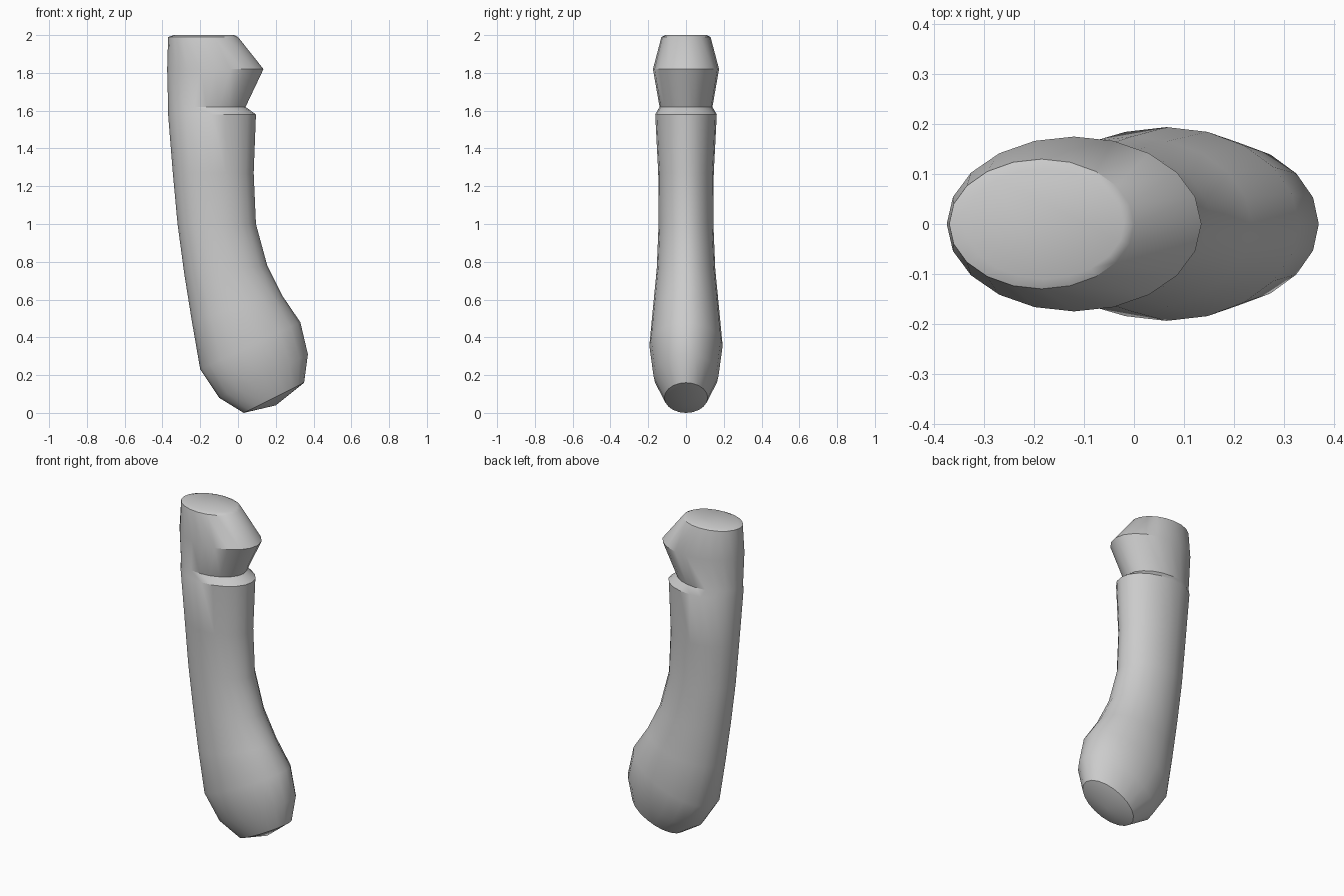
import bpy
import bmesh
import math

cube = bpy.data.objects.get("Cube")
if cube:
    bpy.data.objects.remove(cube, do_unlink=True)

SIDES = 20

# Oval sections from top to bottom: left x, left z, right x, right z, half depth
SECTIONS = [
    (-0.34, 2.0, -0.02, 2.0, 0.11),
    (-0.37, 1.99, 0.0, 1.99, 0.13),
    (-0.375, 1.82, 0.135, 1.82, 0.175),
    (-0.37, 1.62, 0.04, 1.62, 0.14),
    (-0.37, 1.58, 0.095, 1.58, 0.163),
    (-0.345, 1.27, 0.083, 1.27, 0.147),
    (-0.32, 1.0, 0.095, 1.0, 0.145),
    (-0.285, 0.74, 0.155, 0.78, 0.155),
    (-0.245, 0.49, 0.235, 0.62, 0.175),
    (-0.2, 0.23, 0.33, 0.48, 0.194),
    (-0.1, 0.08, 0.37, 0.31, 0.172),
    (0.03, 0.0, 0.35, 0.16, 0.115),
]
TIP = (0.2, 0.04)

grey = bpy.data.materials.new("plain grey")
grey.use_nodes = True
colour = (0.6, 0.6, 0.6, 1)
grey.diffuse_color = colour
grey.node_tree.nodes["Principled BSDF"].inputs["Base Color"].default_value = colour


def add_oval(bm, x0, z0, x1, z1, depth):
    """One tilted elliptical loop of vertices."""
    loop = []
    for i in range(SIDES):
        a = math.tau * i / SIDES
        t = (1 + math.cos(a)) / 2
        loop.append(bm.verts.new((x0 + (x1 - x0) * t,
                                  depth * math.sin(a),
                                  z0 + (z1 - z0) * t)))
    return loop


# Curved grip with pommel and grooved collar
bm = bmesh.new()
loops = [add_oval(bm, *s) for s in SECTIONS]
for upper, lower in zip(loops, loops[1:]):
    for i in range(SIDES):
        j = (i + 1) % SIDES
        bm.faces.new((upper[i], lower[i], lower[j], upper[j]))

# Flat top and rounded tip
bm.faces.new(loops[0])
tip = bm.verts.new((TIP[0], 0, TIP[1]))
for i in range(SIDES):
    bm.faces.new((loops[-1][i], tip, loops[-1][(i + 1) % SIDES]))
bmesh.ops.recalc_face_normals(bm, faces=bm.faces)

mesh = bpy.data.meshes.new("curved_grip")
bm.to_mesh(mesh)
bm.free()
mesh.materials.append(grey)
grip = bpy.data.objects.new("curved_grip", mesh)
bpy.context.collection.objects.link(grip)
bpy.context.view_layer.objects.active = grip
grip.select_set(True)
bpy.ops.object.shade_smooth_by_angle(angle=math.radians(30))
